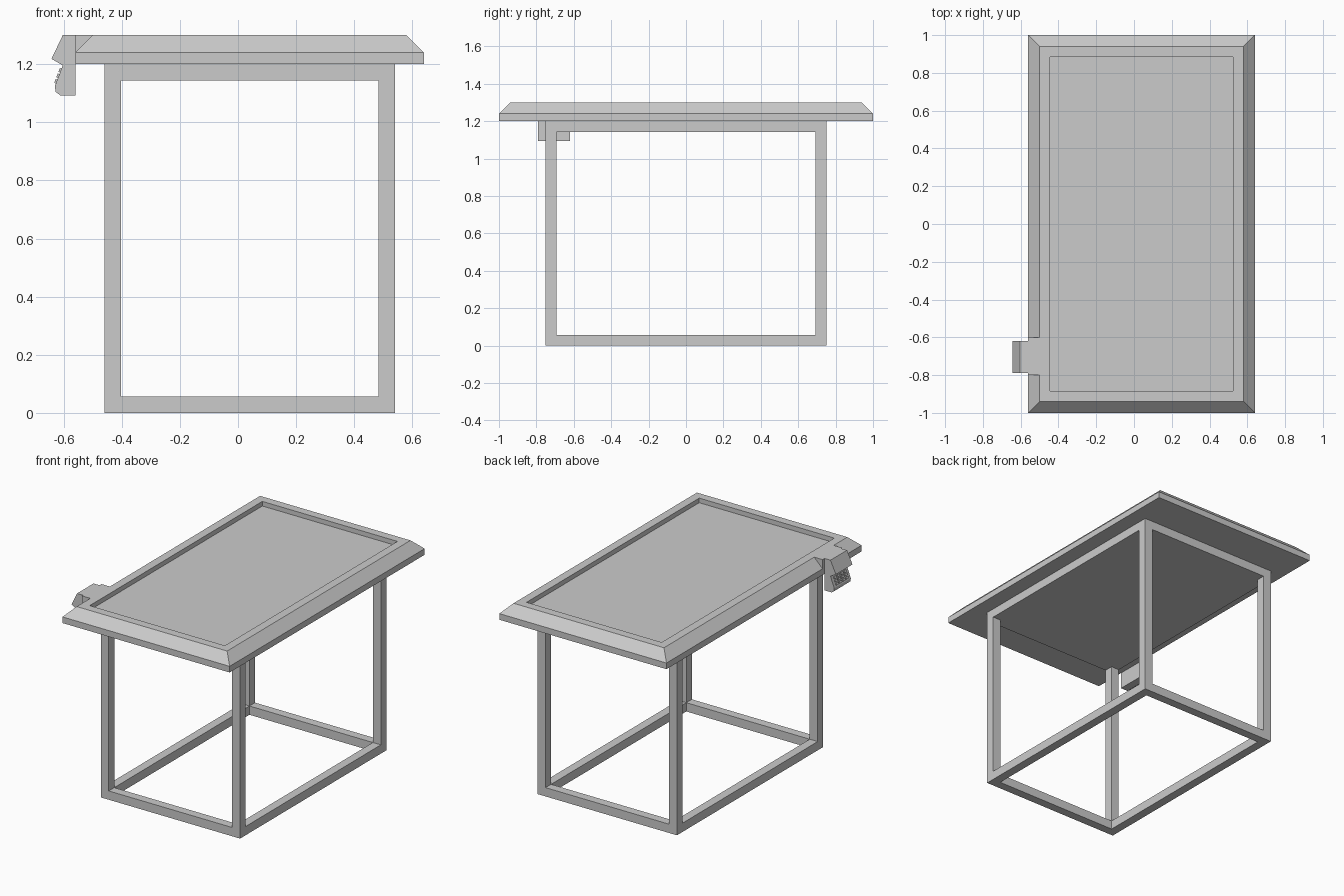
import bpy, bmesh
from math import radians
from mathutils import Matrix, Vector

cube = bpy.data.objects.get("Cube")
if cube:
    bpy.data.objects.remove(cube, do_unlink=True)

grey = bpy.data.materials.new("light_grey")
grey.use_nodes = True
colour = (0.6, 0.6, 0.6, 1)
grey.diffuse_color = colour
grey.node_tree.nodes["Principled BSDF"].inputs["Base Color"].default_value = colour

CX = 0.04  # centre line of the table


def finish(name, bm):
    bmesh.ops.recalc_face_normals(bm, faces=bm.faces)
    mesh = bpy.data.meshes.new(name)
    bm.to_mesh(mesh)
    bm.free()
    mesh.materials.append(grey)
    obj = bpy.data.objects.new(name, mesh)
    bpy.context.collection.objects.link(obj)
    return obj


def add_box(bm, lo, hi):
    lo, hi = Vector(lo), Vector(hi)
    matrix = Matrix.Translation((lo + hi) / 2) @ Matrix.Diagonal((*(hi - lo), 1))
    return bmesh.ops.create_cube(bm, size=1, matrix=matrix)["verts"]


def extrude_profile(name, points, y0, y1):
    bm = bmesh.new()
    face = bm.faces.new([bm.verts.new((x, y0, z)) for x, z in points])
    moved = bmesh.ops.extrude_face_region(bm, geom=[face])["geom"]
    verts = [v for v in moved if isinstance(v, bmesh.types.BMVert)]
    bmesh.ops.translate(bm, verts=verts, vec=(0, y1 - y0, 0))
    return finish(name, bm)


# Table top: stacked rectangles (inset, height) form the bevel and recess
bm = bmesh.new()
rings = []
for inset, z in [(0, 1.2), (0, 1.24), (0.06, 1.3), (0.115, 1.3), (0.115, 1.27)]:
    hx, hy = 0.6 - inset, 1 - inset
    rings.append([bm.verts.new((CX + sx * hx, sy * hy, z))
                  for sx, sy in ((-1, -1), (1, -1), (1, 1), (-1, 1))])
for a, b in zip(rings, rings[1:]):
    for i in range(4):
        j = (i + 1) % 4
        bm.faces.new((a[i], a[j], b[j], b[i]))
bm.faces.new(rings[0])
bm.faces.new(rings[-1])
finish("table_top", bm)

# Base: closed top panel, four legs, lower rails
T, HX, HY, H = 0.057, 0.5, 0.75, 1.2
bm = bmesh.new()
add_box(bm, (CX - HX, -HY, H - T), (CX + HX, HY, H))
finish("top_panel", bm)

bm = bmesh.new()
for sx in (-1, 1):
    for sy in (-1, 1):
        x, y = CX + sx * (HX - T / 2), sy * (HY - T / 2)
        add_box(bm, (x - T / 2, y - T / 2, 0), (x + T / 2, y + T / 2, H - T))
finish("legs", bm)

bm = bmesh.new()
for s in (-1, 1):
    y = s * (HY - T / 2)
    add_box(bm, (CX - HX + T, y - T / 2, 0), (CX + HX - T, y + T / 2, T))
    x = CX + s * (HX - T / 2)
    add_box(bm, (x - T / 2, -HY + T, 0), (x + T / 2, HY - T, T))
finish("lower_rails", bm)

# Control unit hanging off the side
Y0, Y1 = -0.79, -0.62
extrude_profile("unit_mount", [(-0.56, 1.24), (-0.5, 1.3), (-0.56, 1.3)], -0.8, -0.6)
extrude_profile("unit_body", [(-0.56, 1.3), (-0.603, 1.3), (-0.642, 1.218), (-0.603, 1.196),
                              (-0.63, 1.125), (-0.628, 1.105), (-0.612, 1.093),
                              (-0.56, 1.093)], Y0, Y1)

# Keypad on the sloping panel
bm = bmesh.new()
top, low = Vector((-0.603, 0, 1.196)), Vector((-0.63, 0, 1.125))
for row in range(3):
    for col in range(4):
        p = top.lerp(low, 0.25 + 0.27 * row)
        p.y = Y0 + (Y1 - Y0) * (col + 1) / 5
        verts = add_box(bm, (-0.006, -0.012, -0.007), (0.006, 0.012, 0.007))
        bmesh.ops.transform(bm, verts=verts,
                            matrix=Matrix.Translation(p) @ Matrix.Rotation(radians(21), 4, 'Y'))
finish("keypad", bm)
